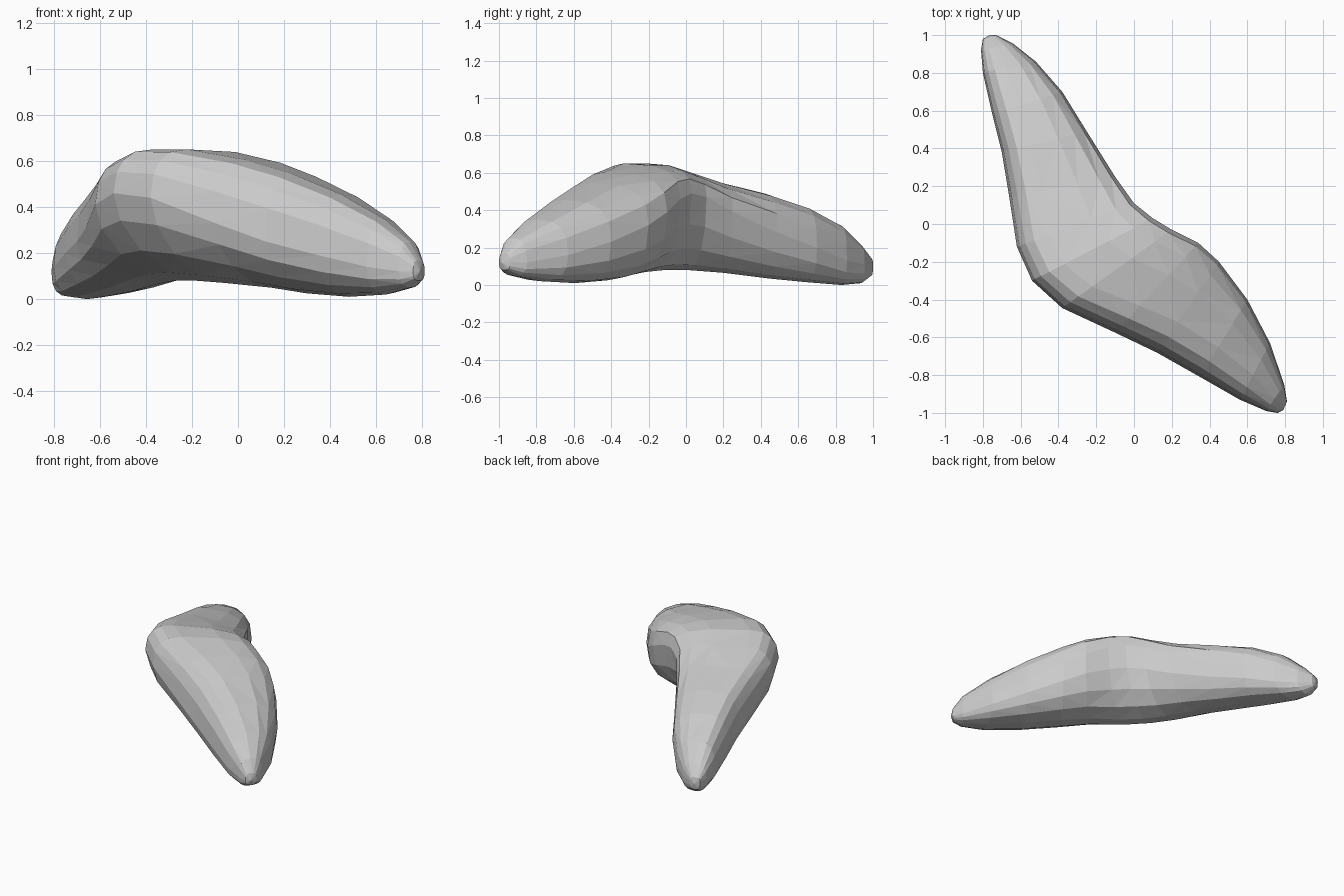
import bpy
import bmesh
from math import sin, cos, pi
from mathutils import Vector

# Remove the default object
default_cube = bpy.data.objects.get("Cube")
if default_cube:
    bpy.data.objects.remove(default_cube, do_unlink=True)

# Plan outline: convex (outer) side and concave (inner) side, back tip to front tip
OUTER = [(-.80, .98), (-.81, .92), (-.80, .8), (-.75, .58), (-.70, .38), (-.66, .14),
         (-.62, -.12), (-.54, -.3), (-.38, -.445), (-.1, -.575), (.12, -.68),
         (.35, -.81), (.56, -.93), (.70, -.99), (.76, -1)]
INNER = [(-.73, 1), (-.64, .955), (-.52, .86), (-.38, .70), (-.25, .49), (-.1, .25),
         (0, .11), (.1, .03), (.2, -.03), (.34, -.1), (.45, -.2),
         (.6, -.4), (.72, -.63), (.795, -.85), (.81, -.94)]
# Ridge, underside and widest-line heights at the same stations
TOP = [.14, .21, .32, .42, .49, .55, .61, .65, .65, .605, .545, .455, .35, .25, .17]
BOTTOM = [.05, .01, 0, .015, .035, .065, .08, .08, .07, .05, .025, .01, .02, .05, .08]
OUTER_WAIST = [.11, .12, .14, .2, .25, .31, .41, .46, .44, .33, .25, .19, .14, .12, .12]
INNER_WAIST = [.11, .11, .13, .2, .28, .39, .47, .49, .46, .39, .32, .23, .16, .12, .12]
SIDES = 16


def power(value, exponent):
    """Signed power, used to make the sections boxier or leaner than an ellipse."""
    return abs(value) ** exponent * (1 if value >= 0 else -1)


def section(index):
    """Ring of points across the body at one station."""
    swell = sin(pi * index / (len(TOP) - 1)) ** 1.5
    outer, inner = Vector(OUTER[index]), Vector(INNER[index])
    middle, half = (outer + inner) / 2, (outer - inner) / 2
    ring = []
    for k in range(SIDES):
        c, s = cos(2 * pi * k / SIDES), sin(2 * pi * k / SIDES)
        is_upper = s > 0
        # Full rounded top, undercut below the widest line near the bend
        if is_upper:
            exponent = .75
        else:
            exponent = .7 + (.5 if c > 0 else .25) * swell
        across, rise = power(c, exponent), power(s, exponent)
        # The widest line runs from the outer height to the inner height
        blend = (across + 1) / 2
        waist = OUTER_WAIST[index] * blend + INNER_WAIST[index] * (1 - blend)
        # The ridge leans to the convex side, the underside to the concave side
        lean = swell * rise * (.47 if is_upper else .12) * (1 - abs(across))
        reach = TOP[index] - waist if is_upper else waist - BOTTOM[index]
        point = middle + half * (across + lean)
        ring.append(Vector((point.x, point.y, waist + reach * rise)))
    return ring


def cap(bm, ring, tip):
    """Close one end with a fan around a tip point."""
    end = bm.verts.new(tip)
    for k in range(SIDES):
        bm.faces.new((ring[k], ring[(k + 1) % SIDES], end))


# Loft the bent body
bm = bmesh.new()
rings = [[bm.verts.new(p) for p in section(i)] for i in range(len(TOP))]
for a, b in zip(rings, rings[1:]):
    for k in range(SIDES):
        n = (k + 1) % SIDES
        bm.faces.new((a[k], a[n], b[n], b[k]))
cap(bm, rings[0], (-.765, 1, .095))
cap(bm, rings[-1], (.79, -.985, .12))
bmesh.ops.triangulate(bm, faces=bm.faces[:])
bmesh.ops.recalc_face_normals(bm, faces=bm.faces[:])

mesh = bpy.data.meshes.new("bent_stone")
bm.to_mesh(mesh)
bm.free()
stone = bpy.data.objects.new("bent_stone", mesh)
bpy.context.collection.objects.link(stone)

# Single light grey material
grey = bpy.data.materials.new("light_grey")
grey.use_nodes = True
colour = (.6, .6, .6, 1)
grey.diffuse_color = colour
grey.node_tree.nodes["Principled BSDF"].inputs["Base Color"].default_value = colour
mesh.materials.append(grey)
